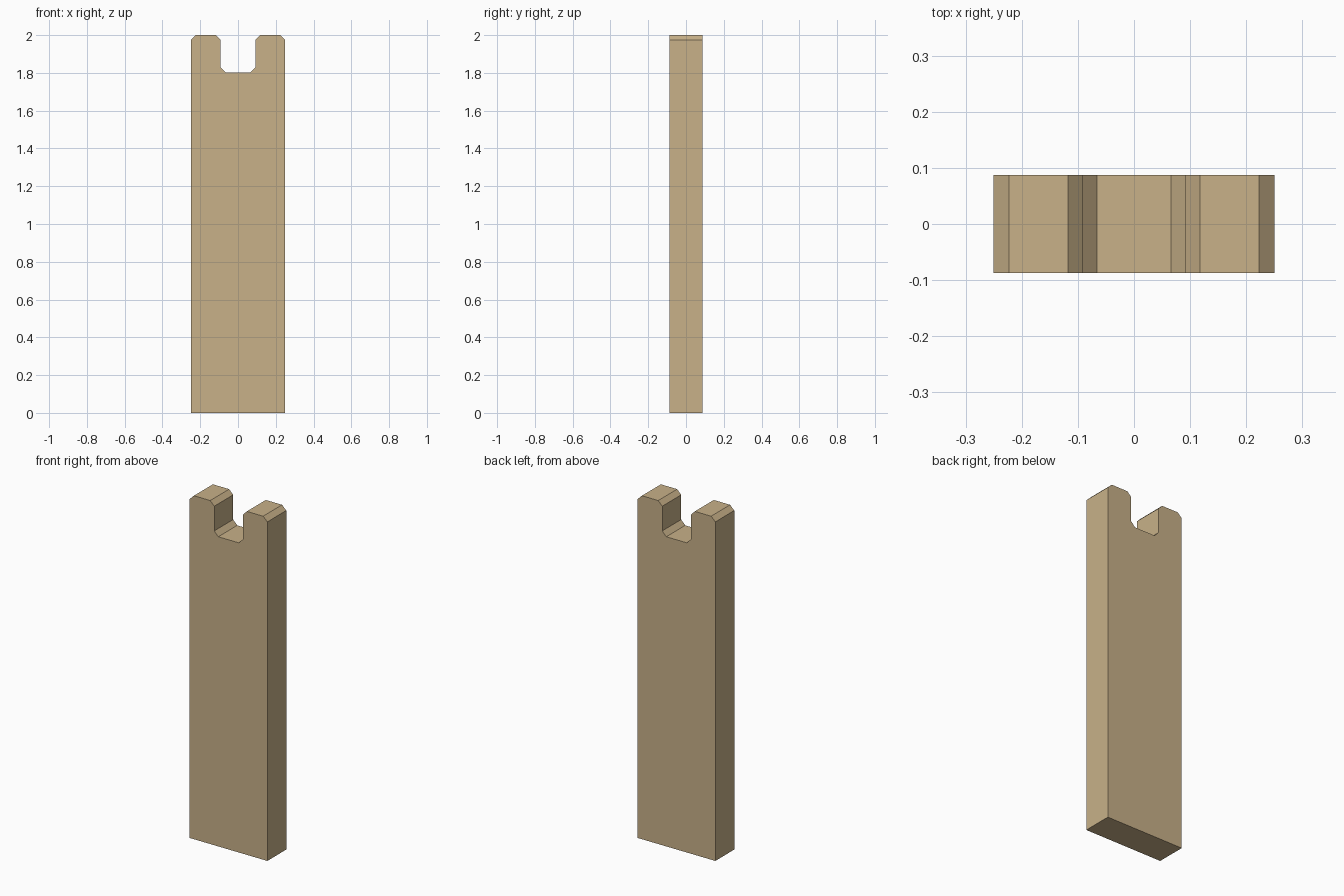
import bpy
import bmesh

if "Cube" in bpy.data.objects:
    bpy.data.objects.remove(bpy.data.objects["Cube"])

HALF_DEPTH = 0.087

# Right half of the front outline: side, chamfered prong, notch wall, notch floor
half = [(0.25, 0), (0.25, 1.974), (0.223, 2.0), (0.118, 2.0),
        (0.092, 1.974), (0.092, 1.83), (0.066, 1.803)]
outline = half + [(-x, z) for x, z in reversed(half)]

# Notched plank: mirrored outline extruded from front to back
bm = bmesh.new()
front = bm.faces.new([bm.verts.new((x, -HALF_DEPTH, z)) for x, z in outline])
solid = bmesh.ops.extrude_face_region(bm, geom=[front], use_keep_orig=True)
back_verts = [g for g in solid["geom"] if isinstance(g, bmesh.types.BMVert)]
bmesh.ops.translate(bm, verts=back_verts, vec=(0, 2 * HALF_DEPTH, 0))
bmesh.ops.recalc_face_normals(bm, faces=bm.faces[:])

mesh = bpy.data.meshes.new("notched_plank")
bm.to_mesh(mesh)
bm.free()
plank = bpy.data.objects.new("notched_plank", mesh)
bpy.context.collection.objects.link(plank)

# Pale wood colour
wood = bpy.data.materials.new("pale_wood")
wood.diffuse_color = (0.58, 0.44, 0.25, 1)
wood.use_nodes = True
wood.node_tree.nodes["Principled BSDF"].inputs["Base Color"].default_value = wood.diffuse_color
mesh.materials.append(wood)
